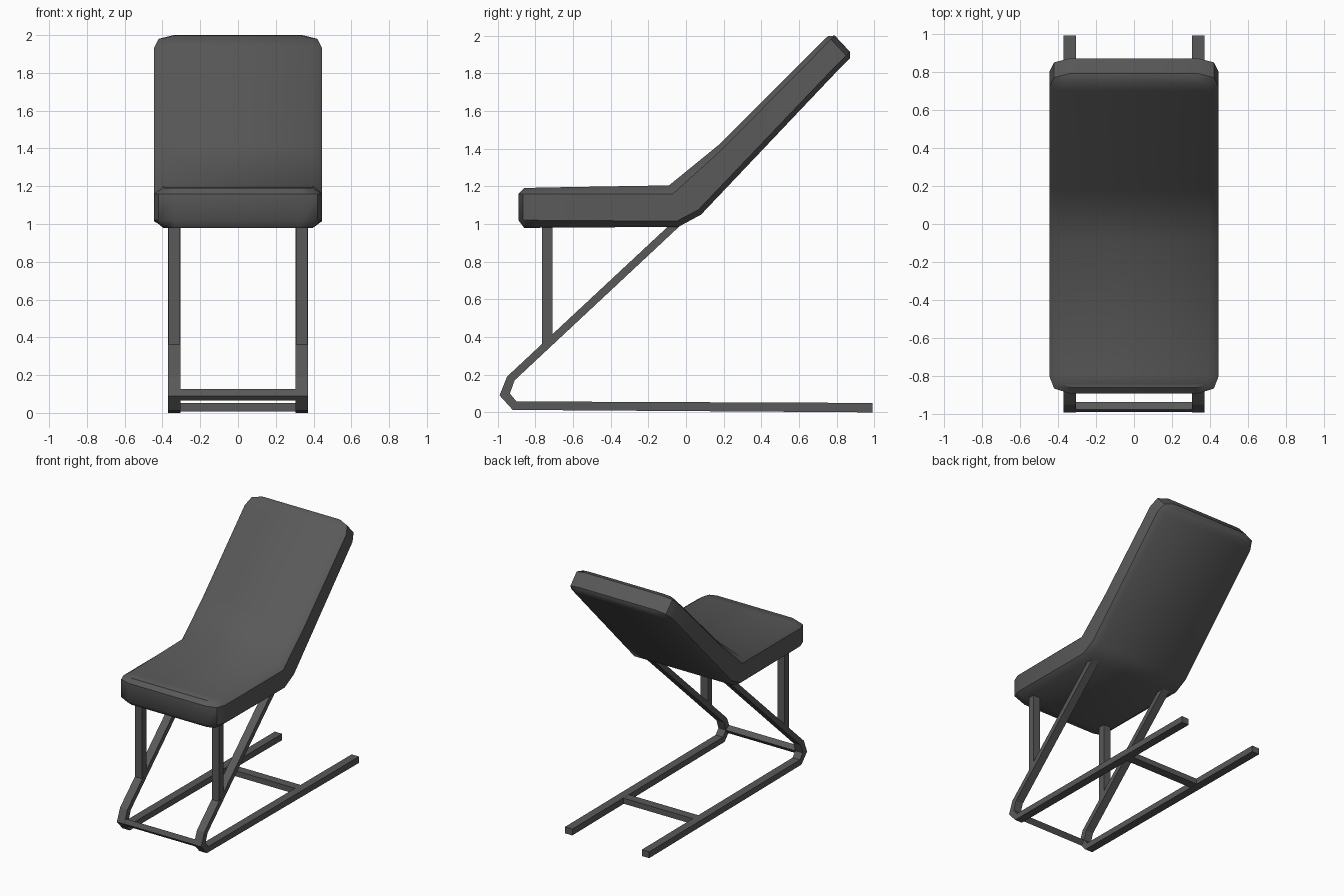
import bpy, bmesh, math

if "Cube" in bpy.data.objects:
    bpy.data.objects.remove(bpy.data.objects["Cube"])

grey = bpy.data.materials.new("dark grey")
grey.diffuse_color = (0.1, 0.1, 0.1, 1)
grey.use_nodes = True
grey.node_tree.nodes["Principled BSDF"].inputs["Base Color"].default_value = grey.diffuse_color


def finish(name, bm, smooth_angle=None):
    bmesh.ops.recalc_face_normals(bm, faces=bm.faces[:])
    if smooth_angle:
        for f in bm.faces:
            f.smooth = True
        for e in bm.edges:
            e.smooth = e.calc_face_angle(0) < math.radians(smooth_angle)
    me = bpy.data.meshes.new(name)
    bm.to_mesh(me)
    bm.free()
    me.materials.append(grey)
    ob = bpy.data.objects.new(name, me)
    bpy.context.scene.collection.objects.link(ob)
    return ob


def extrude_x(name, profile, x0, x1):
    """Closed (y, z) profile extruded from x0 to x1."""
    bm = bmesh.new()
    a = [bm.verts.new((x0, y, z)) for y, z in profile]
    b = [bm.verts.new((x1, y, z)) for y, z in profile]
    bm.faces.new(a)
    bm.faces.new(b)
    n = len(a)
    for i in range(n):
        j = (i + 1) % n
        bm.faces.new((a[i], a[j], b[j], b[i]))
    return finish(name, bm)


# Cushion stations, front to top: outer half width, inner half width,
# then (y, z) of lower rim, lower edge, upper edge, upper rim
stations = [
    (0.34, 0.33, (-0.86, 0.98), (-0.89, 1.02), (-0.89, 1.16), (-0.86, 1.19)),
    (0.42, 0.385, (-0.84, 0.98), (-0.865, 1.02), (-0.865, 1.16), (-0.84, 1.19)),
    (0.445, 0.397, (-0.79, 0.98), (-0.80, 1.02), (-0.80, 1.16), (-0.79, 1.193)),
    (0.445, 0.397, (-0.04, 0.985), (-0.05, 1.015), (-0.07, 1.16), (-0.09, 1.205)),
    (0.445, 0.397, (0.08, 1.05), (0.065, 1.075), (0.19, 1.395), (0.18, 1.425)),
    (0.445, 0.397, (0.82, 1.83), (0.80, 1.845), (0.72, 1.93), (0.70, 1.945)),
    (0.42, 0.385, (0.855, 1.865), (0.85, 1.895), (0.77, 1.98), (0.74, 1.985)),
    (0.34, 0.33, (0.87, 1.88), (0.87, 1.915), (0.79, 2.0), (0.755, 1.998)),
]
bm = bmesh.new()
layers = []
for k in range(4):
    right, left = [], []
    for s in stations:
        w = s[1] if k in (0, 3) else s[0]
        y, z = s[2 + k]
        right.append(bm.verts.new((w, y, z)))
        left.append(bm.verts.new((-w, y, z)))
    layers.append(right + left[::-1])
    if k in (0, 3):  # underside and top surface
        for i in range(len(stations) - 1):
            bm.faces.new((right[i], right[i + 1], left[i + 1], left[i]))
for lo, hi in zip(layers, layers[1:]):  # chamfers and side walls
    for i in range(len(lo)):
        j = (i + 1) % len(lo)
        bm.faces.new((lo[i], lo[j], hi[j], hi[i]))
finish("cushion", bm, 42)

# Bent side rails and upright posts
rail = [(0.99, 0.0), (-0.92, 0.013), (-0.99, 0.09), (-0.95, 0.19), (-0.06, 1.02),
        (0.0, 1.02), (-0.91, 0.17), (-0.935, 0.10), (-0.90, 0.058), (0.99, 0.05)]
post = [(-0.765, 0.345), (-0.71, 0.39), (-0.71, 1.0), (-0.765, 1.0)]
for side, x0, x1 in (("left", -0.37, -0.305), ("right", 0.305, 0.37)):
    extrude_x(side + "_rail", rail, x0, x1)
    extrude_x(side + "_post", post, x0 + 0.001, x1 - 0.001)

# Cross bars joining the rails
extrude_x("front_cross_bar", [(-0.988, 0.09), (-0.965, 0.065), (-0.935, 0.10),
                              (-0.974, 0.126)], -0.31, 0.31)
extrude_x("rear_cross_bar", [(0.28, 0.008), (0.35, 0.008), (0.35, 0.052),
                             (0.28, 0.052)], -0.31, 0.31)
